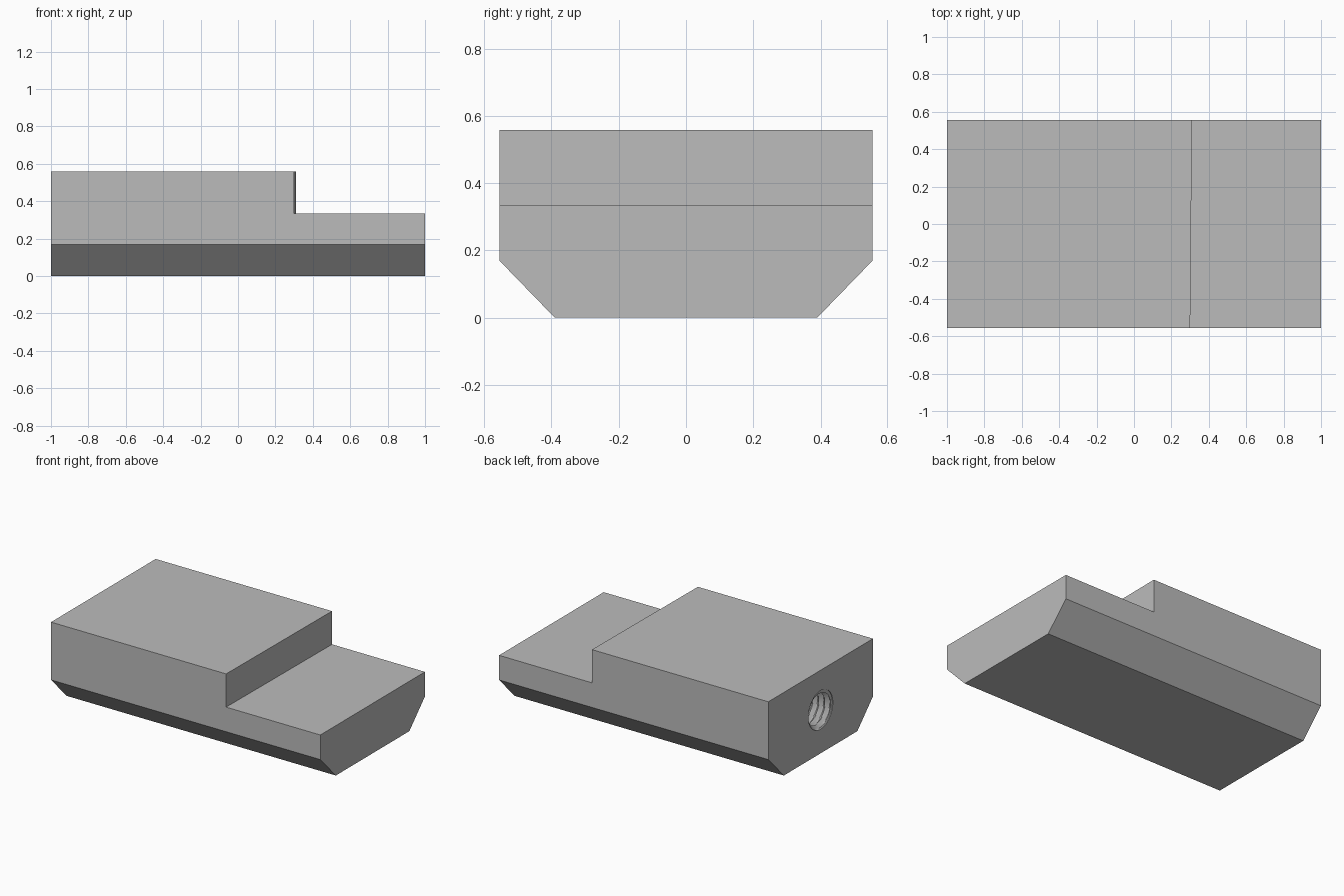
import bpy, bmesh
from math import cos, sin, tau

if "Cube" in bpy.data.objects:
    bpy.data.objects.remove(bpy.data.objects["Cube"], do_unlink=True)

grey = bpy.data.materials.new("plain grey")
grey.use_nodes = True
colour = (0.5, 0.5, 0.5, 1)
grey.diffuse_color = colour
grey.node_tree.nodes["Principled BSDF"].inputs["Base Color"].default_value = colour


def loft(name, rings):
    """Join equal rings of points into a closed, capped solid."""
    bm = bmesh.new()
    loops = [[bm.verts.new(p) for p in ring] for ring in rings]
    n = len(loops[0])
    for a, b in zip(loops, loops[1:]):
        for i in range(n):
            j = (i + 1) % n
            bm.faces.new((a[i], a[j], b[j], b[i]))
    bm.faces.new(loops[0])
    bm.faces.new(loops[-1])
    bmesh.ops.recalc_face_normals(bm, faces=bm.faces)
    mesh = bpy.data.meshes.new(name)
    bm.to_mesh(mesh)
    bm.free()
    mesh.materials.append(grey)
    obj = bpy.data.objects.new(name, mesh)
    bpy.context.collection.objects.link(obj)
    return obj


def cut(target, cutter):
    """Subtract the cutter, then remove it."""
    mod = target.modifiers.new("cut", "BOOLEAN")
    mod.operation = "DIFFERENCE"
    mod.solver = "EXACT"
    mod.object = cutter
    bpy.ops.object.select_all(action="DESELECT")
    target.select_set(True)
    bpy.context.view_layer.objects.active = target
    bpy.ops.object.modifier_apply(modifier=mod.name)
    bpy.data.objects.remove(cutter, do_unlink=True)


# Block with chamfered lower edges
half = [(0.39, 0), (0.555, 0.17), (0.555, 0.558)]
section = half + [(-y, z) for y, z in reversed(half)]
block = loft("stepped_block", [[(x, y, z) for y, z in section] for x in (-1, 1)])

# Step, with its upright face very slightly askew
outline = [(0.298, -0.8), (1.2, -0.8), (1.2, 0.8), (0.312, 0.8)]
cut(block, loft("step_cutter", [[(x, y, z) for x, y in outline] for z in (0.335, 0.8)]))

# Threaded blind hole in the high end
major, minor, pitch, depth = 0.13, 0.105, 0.045, 0.6
hole_z, sides, rows = 0.292, 48, 10
rings = []
for k in range(-rows, int(depth / pitch * rows) + 1):
    ring = []
    for s in range(sides):
        phase = (k / rows + s / sides) % 1
        r = minor + (major - minor) * abs(2 * phase - 1)
        if k <= 1:
            r = major
        a = tau * s / sides
        ring.append((-1.0003 + pitch * k / rows, r * cos(a), hole_z + r * sin(a)))
    rings.append(ring)
cut(block, loft("thread_cutter", rings))

bpy.ops.object.shade_smooth_by_angle(angle=0.45)
